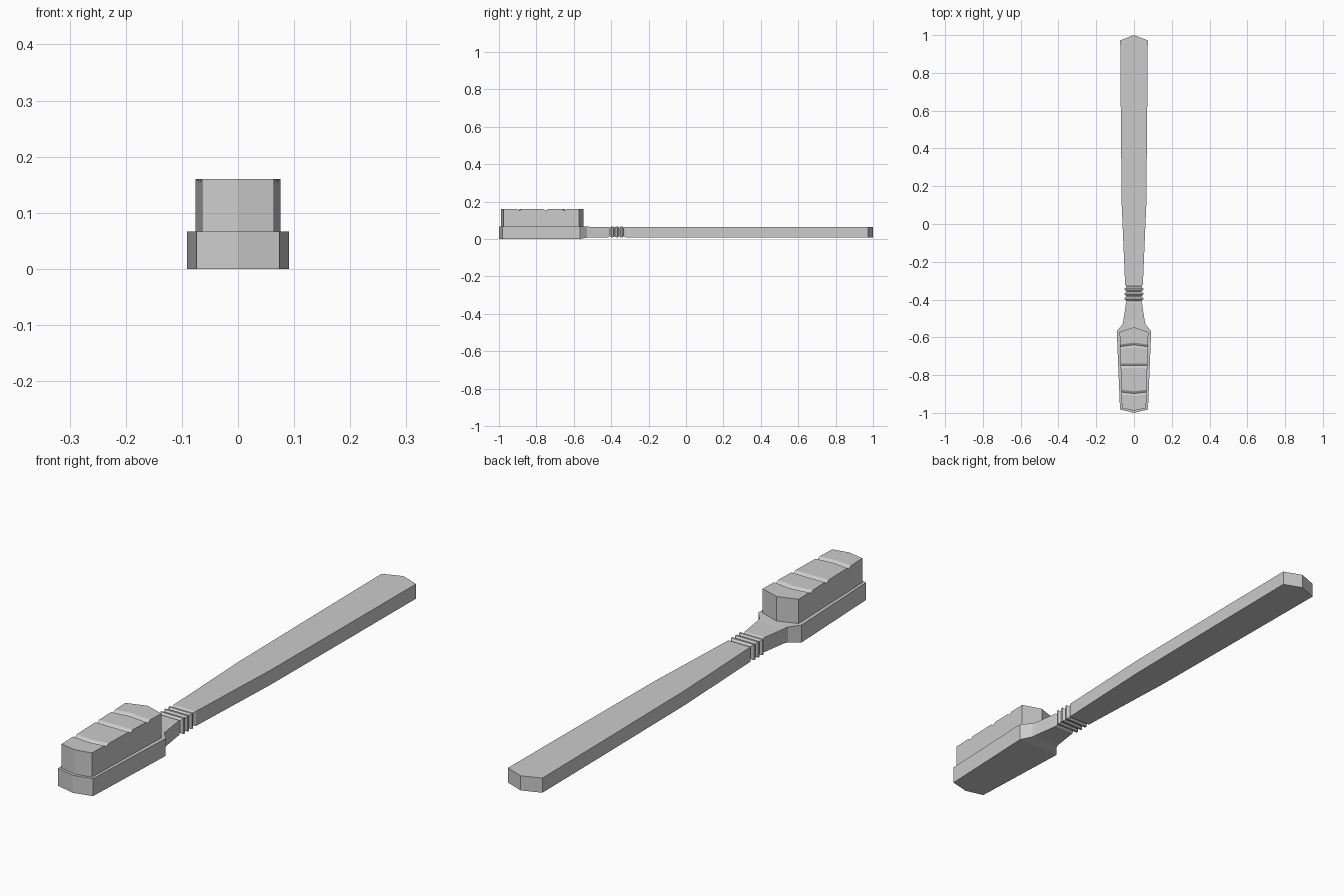
import bpy, bmesh, math

if "Cube" in bpy.data.objects:
    bpy.data.objects.remove(bpy.data.objects["Cube"])


def loft(name, sections):
    """Skin sections (y_side, y_centre, half_width, z_low, z_high) along y."""
    bm = bmesh.new()
    rings = []
    for ys, yc, w, lo, hi in sections:
        pts = [(-w, ys, lo), (0, yc, lo), (w, ys, lo),
               (w, ys, hi), (0, yc, hi), (-w, ys, hi)]
        rings.append([bm.verts.new(p) for p in pts])
    for a, b in zip(rings, rings[1:]):
        for i in range(6):
            j = (i + 1) % 6
            bm.faces.new((a[i], a[j], b[j], b[i]))
    for r in (rings[0], rings[-1]):          # two-facet pointed ends
        bm.faces.new((r[0], r[1], r[4], r[5]))
        bm.faces.new((r[1], r[2], r[3], r[4]))
    bmesh.ops.recalc_face_normals(bm, faces=bm.faces)
    me = bpy.data.meshes.new(name)
    bm.to_mesh(me)
    bm.free()
    ob = bpy.data.objects.new(name, me)
    bpy.context.collection.objects.link(ob)
    return ob


# head, neck, grip ribs and handle as one continuous body
LO, HI = 0.009, 0.065
body = [(-0.982, -1.0, 0.074, 0, 0.067),
        (-0.567, -0.567, 0.091, 0, 0.067),
        (-0.53, -0.53, 0.06, 0.007, 0.066),
        (-0.51, -0.51, 0.056, LO, HI),
        (-0.415, -0.415, 0.042, LO, HI)]
for y in (-0.395, -0.37, -0.345):
    body += [(y - 0.012, y - 0.012, 0.039, 0.014, 0.060),
             (y - 0.004, y - 0.004, 0.049, 0.008, 0.067),
             (y + 0.004, y + 0.004, 0.049, 0.008, 0.067),
             (y + 0.012, y + 0.012, 0.039, 0.014, 0.060)]
body += [(-0.322, -0.322, 0.047, LO, HI),
         (0.1, 0.1, 0.065, LO, HI),
         (0.6, 0.6, 0.070, LO, HI),
         (0.972, 1.0, 0.073, LO, HI)]
loft("brush_body", body)

# bristle block with V grooves across its top
Z0, Z1 = 0.066, 0.16


def width(y):
    return 0.064 + (y + 0.975) / 0.4 * 0.012


bristles = [(-0.975, -0.988, width(-0.975), Z0, Z1)]
for y, bend in ((-0.89, -0.008), (-0.75, 0.0), (-0.65, 0.01)):
    for dy, dz in ((-0.012, 0), (0, 0.008), (0.012, 0)):
        bristles.append((y + dy, y + dy + bend, width(y + dy), Z0, Z1 - dz))
bristles.append((-0.572, -0.547, width(-0.572), Z0, Z1))
loft("bristles", bristles)
